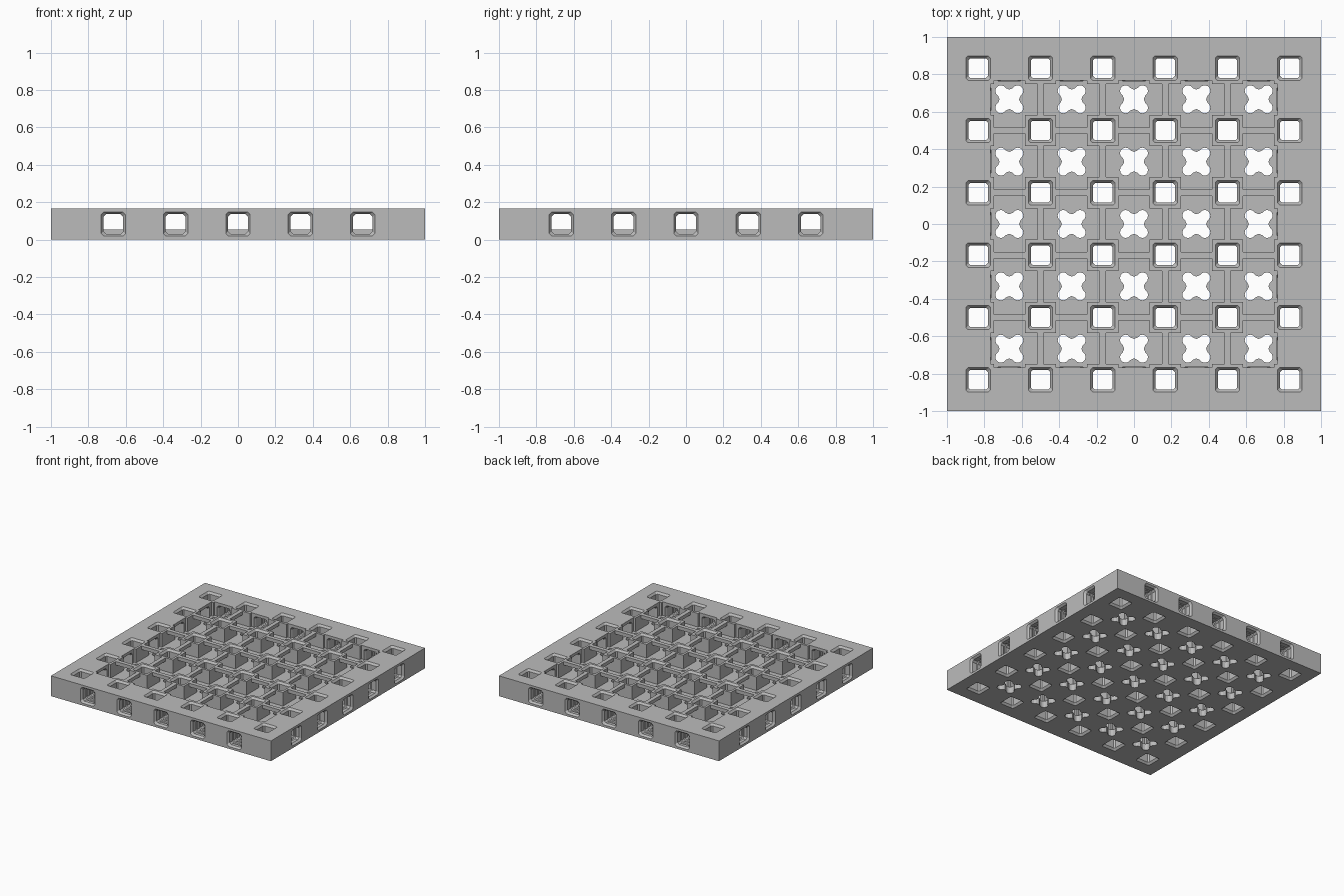
import bpy, bmesh, math

if "Cube" in bpy.data.objects:
    bpy.data.objects.remove(bpy.data.objects["Cube"])

P = 1 / 3                     # grid pitch
H = P / 2                     # plate height
CELLS = [i * P for i in range(-2, 3)]            # pocket centres
POSTS = [(i + 0.5) * P for i in range(-3, 3)]    # square hole centres
SLOT, POCKET, FLOOR = 0.083, 0.768, 0.055        # slot half width, pocket half span, floor height

grey = bpy.data.materials.new("grey_plastic")
grey.diffuse_color = (0.5, 0.5, 0.5, 1)
grey.use_nodes = True
grey.node_tree.nodes["Principled BSDF"].inputs["Base Color"].default_value = grey.diffuse_color


def box(bm, x0, x1, y0, y1, z0, z1):
    v = [bm.verts.new((x, y, z)) for z in (z0, z1)
         for x, y in ((x0, y0), (x1, y0), (x1, y1), (x0, y1))]
    for f in ((3, 2, 1, 0), (4, 5, 6, 7), (0, 1, 5, 4), (1, 2, 6, 5), (2, 3, 7, 6), (3, 0, 4, 7)):
        bm.faces.new([v[i] for i in f])


def loft(bm, rings, place):
    """Closed solid through rings of (list of 2D points, distance along axis)."""
    loops = [[bm.verts.new(place(a, b, t)) for a, b in pts] for pts, t in rings]
    n = len(loops[0])
    for lo, hi in zip(loops, loops[1:]):
        for i in range(n):
            bm.faces.new((lo[i], lo[(i + 1) % n], hi[(i + 1) % n], hi[i]))
    bm.faces.new(loops[0][::-1])
    bm.faces.new(loops[-1])


def cut_square(h, c=0.014):
    """Square outline of half size h with trimmed corners."""
    k = h - c
    return [(h, -k), (h, k), (k, h), (-k, h), (-h, k), (-h, -k), (-k, -h), (k, -h)]


def finish(name, bm):
    bmesh.ops.recalc_face_normals(bm, faces=bm.faces)
    me = bpy.data.meshes.new(name)
    bm.to_mesh(me)
    bm.free()
    me.materials.append(grey)
    ob = bpy.data.objects.new(name, me)
    bpy.context.collection.objects.link(ob)
    return ob


cutters = []


def cutter(name, bm):
    ob = finish(name, bm)
    ob.hide_render = True
    cutters.append(ob)


# Solid plate
bm = bmesh.new()
box(bm, -1, 1, -1, 1, 0, H)
plate = finish("grid_plate", bm)

# Crossing slots that leave square posts standing on the floor
for axis in (0, 1):
    bm = bmesh.new()
    for c in CELLS:
        a, b = (-POCKET, POCKET), (c - SLOT, c + SLOT)
        if axis:
            a, b = b, a
        box(bm, *a, *b, FLOOR, H + 0.1)
    cutter("slot_cutter", bm)

# Square holes through the posts, flared at both ends
bm = bmesh.new()
rings = [(-0.02, 0.065), (0, 0.065), (0.016, 0.052), (H - 0.016, 0.052), (H, 0.065), (H + 0.02, 0.065)]
for x in POSTS:
    for y in POSTS:
        loft(bm, [(cut_square(h, 0.01), t) for t, h in rings],
             lambda a, b, t: (x + a, y + b, t))
cutter("post_hole_cutter", bm)

# Four-lobed holes through the pocket floors
lobes = []
for k in range(4):
    q = k * math.pi / 2
    pts = [(0.045 + 0.03 * math.cos(math.radians(d)), 0.045 + 0.03 * math.sin(math.radians(d)))
           for d in range(-60, 151, 30)] + [(0, 0.052)]
    lobes += [(x * math.cos(q) - y * math.sin(q), x * math.sin(q) + y * math.cos(q)) for x, y in pts]
bm = bmesh.new()
for x in CELLS:
    for y in CELLS:
        loft(bm, [(lobes, -0.02), (lobes, FLOOR + 0.02)], lambda a, b, t: (x + a, y + b, t))
cutter("lobed_hole_cutter", bm)

# Side tunnels through the border, flared outside and ribbed inside
rings = [(1.02, 0.065), (1.0, 0.065), (0.984, 0.053)]
for t in (0.945, 0.90, 0.855):
    rings += [(t + 0.012, 0.053), (t + 0.006, 0.058), (t - 0.006, 0.058), (t - 0.012, 0.053)]
rings += [(0.784, 0.053), (0.764, 0.062)]
for axis in (0, 1):
    bm = bmesh.new()
    for side in (-1, 1):
        for c in CELLS:
            def place(a, b, t):
                p = (t * side, c + a)
                return (*(p[::-1] if axis else p), H / 2 + b)
            loft(bm, [(cut_square(h), t) for t, h in rings], place)
    cutter("tunnel_cutter", bm)

for i, ob in enumerate(cutters):
    m = plate.modifiers.new(f"cut_{i}", "BOOLEAN")
    m.operation, m.solver, m.object = "DIFFERENCE", "EXACT", ob

# Thin bars bridging neighbouring posts at the top
bm = bmesh.new()
for p in POSTS[1:-1]:
    for c in CELLS:
        a, b = (p - 0.0165, p + 0.0165), (c - SLOT - 0.001, c + SLOT + 0.001)
        box(bm, *a, *b, 0.138, H)
        box(bm, *b, *a, 0.138, H)
finish("bridge_bars", bm)
